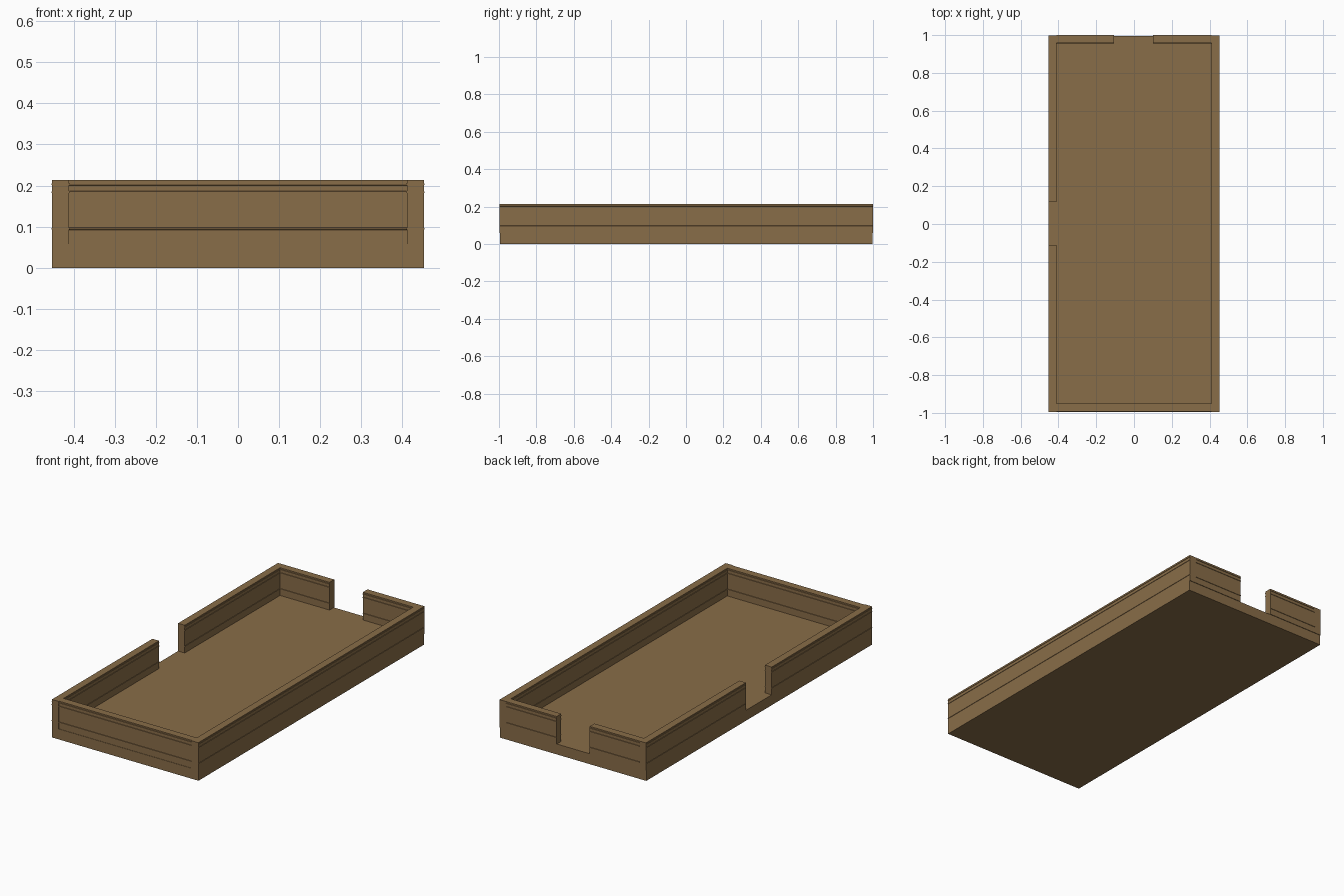
import bpy, bmesh, math
from mathutils import Vector

if "Cube" in bpy.data.objects:
    bpy.data.objects.remove(bpy.data.objects["Cube"])

wood = bpy.data.materials.new("brown wood")
wood.diffuse_color = (0.25, 0.153, 0.065, 1)
wood.use_nodes = True
wood.node_tree.nodes["Principled BSDF"].inputs["Base Color"].default_value = wood.diffuse_color

X, Y, T = 0.452, 0.999, 0.041      # half width, half length, wall thickness
FLOOR, TOP = 0.058, 0.213
BEADS = (0.095, 0.184, 0.203)      # heights of the thin trim lines


def finish(bm, name):
    bmesh.ops.recalc_face_normals(bm, faces=bm.faces)
    me = bpy.data.meshes.new(name)
    bm.to_mesh(me)
    bm.free()
    me.materials.append(wood)
    ob = bpy.data.objects.new(name, me)
    bpy.context.collection.objects.link(ob)
    return ob


def box(name, lo, hi):
    bm = bmesh.new()
    bmesh.ops.create_cube(bm, size=1)
    for v in bm.verts:
        v.co = [(a + b) / 2 + c * (b - a) for a, b, c in zip(lo, hi, v.co)]
    return finish(bm, name)


def wall(name, start, end):
    """Wall centred on the line start-end, with small beads on both faces."""
    h, r = T / 2, 0.0025
    right = [(h, FLOOR)]
    for z in BEADS:
        right += [(h, z - r), (h + 0.0018, z - r * 0.6), (h + 0.0018, z + r * 0.6), (h, z + r)]
    right.append((h, TOP))
    profile = right + [(-u, z) for u, z in reversed(right)]
    a, b = Vector((*start, 0)), Vector((*end, 0))
    side = (b - a).normalized().cross(Vector((0, 0, 1)))
    bm = bmesh.new()
    rings = [[bm.verts.new(p + side * u + Vector((0, 0, z))) for u, z in profile] for p in (a, b)]
    n = len(profile)
    for i in range(n):
        j = (i + 1) % n
        bm.faces.new((rings[0][i], rings[0][j], rings[1][j], rings[1][i]))
    for ring in rings:
        bm.faces.new(ring)
    return finish(bm, name)


# solid base
box("floor", (-X, -0.994, 0), (X, 0.996, FLOOR))

# long side walls, the left one with a doorway
sx = X - T / 2
wall("right_wall", (sx, -0.996), (sx, Y))
wall("left_wall_front", (-sx, -0.996), (-sx, -0.11))
wall("left_wall_back", (-sx, 0.117), (-sx, Y))

# end walls fitted between the sides, the back one with a doorway
ix = X - T
wall("front_wall", (-ix, -0.992 + T / 2), (ix, -0.992 + T / 2))
wall("back_wall_left", (-ix, Y - T / 2), (-0.105, Y - T / 2))
wall("back_wall_right", (0.1, Y - T / 2), (ix, Y - T / 2))
